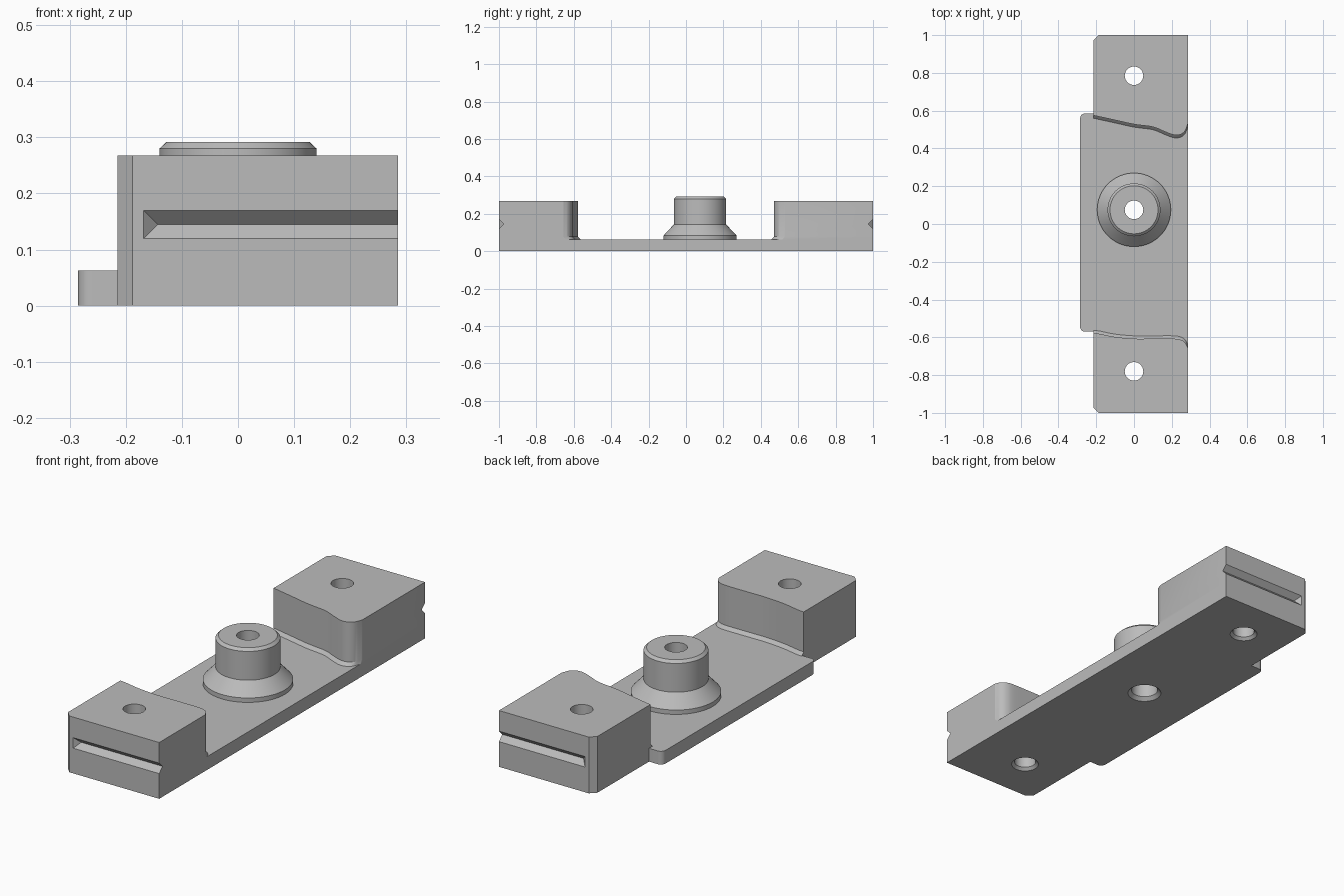
import bpy, bmesh, math
from mathutils import Vector

cube = bpy.data.objects.get("Cube")
if cube:
    bpy.data.objects.remove(cube, do_unlink=True)

grey = bpy.data.materials.new("plain grey")
grey.use_nodes = True
colour = (0.5, 0.5, 0.5, 1)
grey.diffuse_color = colour
grey.node_tree.nodes["Principled BSDF"].inputs["Base Color"].default_value = colour

LEFT, RIGHT = -0.215, 0.285
PLATE_TOP, FOOT_TOP, BLOCK_TOP = 0.063, 0.078, 0.268
CUT = 0.027


def finish(name, bm):
    bmesh.ops.recalc_face_normals(bm, faces=bm.faces)
    mesh = bpy.data.meshes.new(name)
    bm.to_mesh(mesh)
    bm.free()
    mesh.materials.append(grey)
    obj = bpy.data.objects.new(name, mesh)
    bpy.context.collection.objects.link(obj)
    return obj


def loft(name, rings):
    """Closed solid through rings of equal point count."""
    bm = bmesh.new()
    loops = [[bm.verts.new(p) for p in ring] for ring in rings]
    n = len(loops[0])
    for low, high in zip(loops, loops[1:]):
        for i in range(n):
            j = (i + 1) % n
            bm.faces.new((low[i], low[j], high[j], high[i]))
    bm.faces.new(loops[0][::-1])
    bm.faces.new(loops[-1])
    return finish(name, bm)


def lathe(name, y, profile, n=64):
    turn = [2 * math.pi * i / n for i in range(n)]
    return loft(name, [[(r * math.cos(a), y + r * math.sin(a), z) for a in turn]
                       for r, z in profile])


def smooth_line(points, steps=6):
    """Smooth curve through the points."""
    p = [Vector(q) for q in points]
    p = [2 * p[0] - p[1]] + p + [2 * p[-1] - p[-2]]
    out = []
    for a, b, c, d in zip(p, p[1:], p[2:], p[3:]):
        for k in range(steps):
            t = k / steps
            out.append(0.5 * (2 * b + (c - a) * t + (2 * a - 5 * b + 4 * c - d) * t * t
                              + (3 * b - a - 3 * c + d) * t ** 3))
    return out + [p[-2]]


def arc(cx, cy, r, start, end, n=8):
    return [(cx + r * math.cos(math.radians(start + (end - start) * i / n)),
             cy + r * math.sin(math.radians(start + (end - start) * i / n)))
            for i in range(n + 1)]


def combine(target, tool, operation):
    mod = target.modifiers.new(operation, 'BOOLEAN')
    mod.operation = operation
    mod.solver = 'EXACT'
    mod.object = tool
    bpy.context.view_layer.objects.active = target
    bpy.ops.object.modifier_apply(modifier=mod.name)
    bpy.data.objects.remove(tool, do_unlink=True)


# Base plate with the wider side tab
outline = [(RIGHT, -1), (RIGHT, 1), (LEFT + CUT, 1), (LEFT, 1 - CUT), (LEFT, 0.585)]
outline += arc(-0.26, 0.56, 0.025, 90, 180) + arc(-0.26, -0.545, 0.025, 180, 270)
outline += [(LEFT, -0.57), (LEFT, -1 + CUT), (LEFT + CUT, -1)]
body = loft("mounting_bracket", [[(x, y, z) for x, y in outline] for z in (0, PLATE_TOP)])

# End blocks with wavy inner walls and a sloped foot
back_wall = [(LEFT, 0.575), (-0.1, 0.55), (0, 0.528), (0.1, 0.514), (0.16, 0.49),
             (0.21, 0.472), (0.245, 0.474), (0.27, 0.493), (RIGHT, 0.53)]
front_wall = [(LEFT, -0.578), (-0.18, -0.582), (-0.1, -0.598), (0, -0.607), (0.1, -0.607),
              (0.21, -0.607), (0.25, -0.614), (0.272, -0.63), (RIGHT, -0.655)]
for name, wall, side in (("back_block", back_wall, 1), ("front_block", front_wall, -1)):
    curve = smooth_line(wall)
    rear = [(RIGHT, side), (LEFT + CUT, side), (LEFT, side * (1 - CUT))]
    rings = []
    for z, shift in ((PLATE_TOP, 0.015), (FOOT_TOP, 0), (BLOCK_TOP, 0)):
        rings.append([(p.x, p.y - side * shift, z) for p in curve]
                     + [(x, y, z) for x, y in rear])
    combine(body, loft(name, rings), 'UNION')

# Central boss with a flared foot
boss = lathe("boss", 0.075, [(0.195, 0.03), (0.195, 0.084), (0.14, 0.143),
                             (0.14, 0.28), (0.127, 0.292)])
combine(body, boss, 'UNION')

# Holes, widened at the underside
for y, mouth, bore, step in ((0.785, 0.062, 0.049, 0.05), (-0.78, 0.062, 0.049, 0.05),
                             (0.075, 0.076, 0.06, 0.15)):
    lip = mouth - bore
    hole = lathe("hole_cutter", y, [(mouth + lip, -lip), (bore, lip), (bore, step),
                                    (0.049, step + 0.01), (0.049, 0.4)], 48)
    combine(body, hole, 'DIFFERENCE')

# V grooves across both end faces, open on one side
for side in (-1, 1):
    bm = bmesh.new()
    for x in (-0.178, 0.4):
        for z in (0.11, 0.18):
            bm.verts.new((x, side * 1.01, z))
    for x in (-0.143, 0.4):
        bm.verts.new((x, side * 0.975, 0.145))
    bmesh.ops.convex_hull(bm, input=bm.verts)
    combine(body, finish("groove_cutter", bm), 'DIFFERENCE')

# Smooth curved walls, crisp edges
bpy.ops.object.select_all(action='DESELECT')
body.select_set(True)
bpy.context.view_layer.objects.active = body
bpy.ops.object.shade_smooth_by_angle(angle=math.radians(25))
